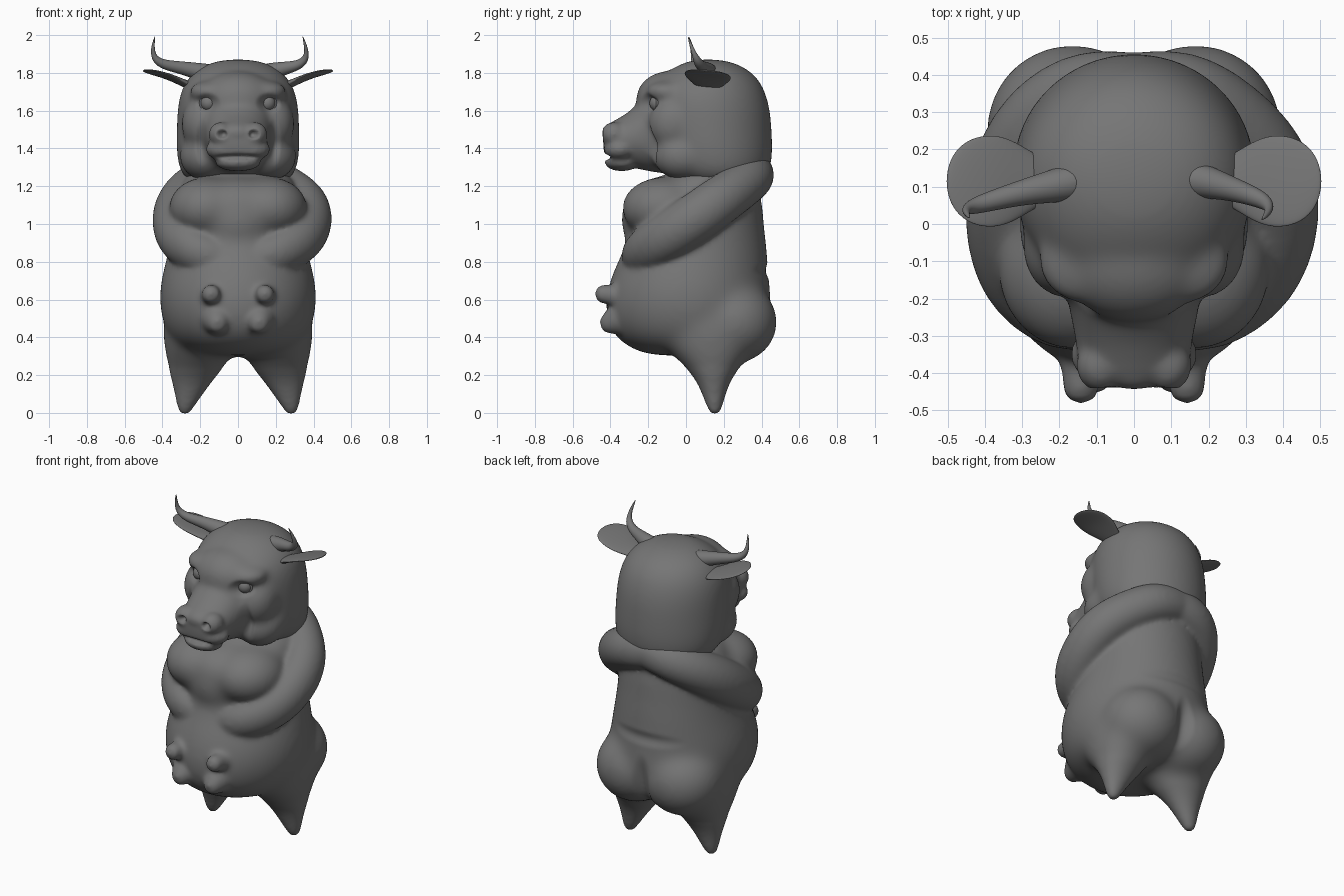
import bpy, bmesh, math
from mathutils import Vector


def loft(name, rings, seg=24, levels=2):
    """Skin rings of (centre, u half-axis, v half-axis) and smooth them."""
    bm = bmesh.new()
    loops = []
    for c, u, v in rings:
        c, u, v = Vector(c), Vector(u), Vector(v)
        loops.append([bm.verts.new(c + u * math.cos(2 * math.pi * i / seg) + v * math.sin(2 * math.pi * i / seg))
                      for i in range(seg)])
    for a, b in zip(loops, loops[1:]):
        for i in range(seg):
            j = (i + 1) % seg
            bm.faces.new((a[i], a[j], b[j], b[i]))
    bm.faces.new(loops[0][::-1])
    bm.faces.new(loops[-1])
    bmesh.ops.recalc_face_normals(bm, faces=bm.faces)
    me = bpy.data.meshes.new(name)
    bm.to_mesh(me)
    bm.free()
    me.shade_smooth()
    ob = bpy.data.objects.new(name, me)
    bpy.context.collection.objects.link(ob)
    ob.modifiers.new("Subsurf", 'SUBSURF').levels = levels
    ob.modifiers["Subsurf"].render_levels = levels
    return ob


def stack(name, rows):
    """Upright form from rows of (z, x centre, half width, y front, y back)."""
    return loft(name, [((x, (f + b) / 2, z), (w, 0, 0), (0, (b - f) / 2, 0)) for z, x, w, f, b in rows])


def tube(name, pts, seg=16):
    """Round limb through (x, y, z, radius) points."""
    P = [Vector(p[:3]) for p in pts]
    rings = []
    for i, p in enumerate(pts):
        t = P[min(i + 1, len(P) - 1)] - P[max(i - 1, 0)]
        t.normalize()
        ref = Vector((0.3, 1, 0)) if abs(t.z) > 0.95 else Vector((0, 0, 1))
        u = t.cross(ref).normalized()
        rings.append((P[i], u * p[3], t.cross(u) * p[3]))
    return loft(name, rings, seg)


def ball(name, loc, size):
    bpy.ops.mesh.primitive_uv_sphere_add(segments=32, ring_count=20, location=loc)
    ob = bpy.context.object
    ob.name = name
    ob.scale = size
    bpy.ops.object.shade_smooth()
    return ob


def fuse(name, parts, voxel, smooth):
    """Merge overlapping parts into a single soft skin."""
    bpy.ops.object.select_all(action='DESELECT')
    for p in parts:
        p.select_set(True)
    bpy.context.view_layer.objects.active = parts[0]
    bpy.ops.object.convert(target='MESH')
    bpy.ops.object.join()
    ob = bpy.context.object
    ob.name = name
    bpy.ops.object.transform_apply(location=True, rotation=True, scale=True)
    m = ob.modifiers.new("Remesh", 'REMESH')
    m.mode, m.voxel_size = 'VOXEL', voxel
    s = ob.modifiers.new("Smooth", 'SMOOTH')
    s.factor, s.iterations = 0.5, smooth
    bpy.ops.object.convert(target='MESH')
    bpy.ops.object.shade_smooth()
    return ob


def dent(ob, centre, size, push):
    """Push the skin with a soft falloff inside an ellipsoid."""
    for v in ob.data.vertices:
        d = v.co - Vector(centre)
        r = sum((d[k] / size[k]) ** 2 for k in range(3))
        if r < 1:
            v.co += Vector(push) * (1 - r) ** 2


# Torso, belly, heart-shaped chest and rump, heavily softened
base = [stack("torso", [
    (0.30, 0, 0.16, -0.17, 0.24), (0.33, 0, 0.29, -0.28, 0.34), (0.40, 0, 0.37, -0.385, 0.43),
    (0.50, 0, 0.41, -0.43, 0.46), (0.62, 0, 0.425, -0.432, 0.455), (0.74, 0, 0.405, -0.395, 0.44),
    (0.86, 0, 0.37, -0.335, 0.435), (1.00, 0, 0.35, -0.29, 0.415), (1.12, 0, 0.34, -0.26, 0.41),
    (1.22, 0, 0.31, -0.18, 0.38), (1.30, 0, 0.25, -0.08, 0.33)]),
    ball("chest", (0, -0.14, 1.02), (0.21, 0.205, 0.21)),
    ball("sternum", (0, -0.12, 1.09), (0.24, 0.215, 0.16))]
limbs = []
for s in (-1, 1):
    base.append(ball("breast", (s * 0.165, -0.12, 1.085), (0.205, 0.222, 0.165)))
    base.append(ball("buttock", (s * 0.165, 0.25, 0.48), (0.235, 0.235, 0.22)))
    # Tapered leg ending in a blunt point
    leg = [(0.60, s * 0.20, 0.20, -0.18, 0.42), (0.40, s * 0.205, 0.195, -0.16, 0.42),
           (0.30, s * 0.205, 0.18, -0.07, 0.34), (0.20, s * 0.235, 0.125, 0.04, 0.25),
           (0.10, s * 0.26, 0.075, 0.085, 0.21), (0.02, s * 0.28, 0.042, 0.113, 0.192),
           (-0.012, s * 0.283, 0.02, 0.135, 0.17)]
    base.append(stack("leg", leg))
    limbs.append(stack("shin", leg[2:]))
    # Arm wrapping from the belly round to behind the neck
    k = 0.035 if s > 0 else -0.015
    limbs.append(tube("arm", [
        (s * 0.00, -0.22, 0.81, 0.08), (s * 0.10, -0.235, 0.82, 0.105), (s * 0.20, -0.245, 0.84, 0.115),
        (s * (0.31 + k / 2), -0.145, 0.905, 0.135), (s * (0.345 + k), 0.02, 1.01, 0.138),
        (s * (0.325 + k), 0.16, 1.11, 0.135), (s * 0.24, 0.29, 1.20, 0.125),
        (s * 0.13, 0.36, 1.255, 0.122), (s * -0.03, 0.35, 1.28, 0.115), (s * -0.16, 0.32, 1.28, 0.09)]))
    # Teats
    limbs.append(tube("teat", [(s * 0.14, -0.34, 0.62, 0.075), (s * 0.14, -0.40, 0.625, 0.052),
                               (s * 0.143, -0.44, 0.63, 0.054), (s * 0.143, -0.485, 0.63, 0.038)]))
    limbs.append(tube("teat", [(s * 0.11, -0.33, 0.50, 0.105), (s * 0.11, -0.39, 0.485, 0.075),
                               (s * 0.11, -0.43, 0.465, 0.05), (s * 0.11, -0.455, 0.46, 0.03)]))
body = fuse("body", [fuse("base", base, 0.014, 55)] + limbs, 0.013, 14)
dent(body, (0, 0.47, 0.46), (0.07, 0.2, 0.2), (0, -0.03, 0))
dent(body, (0, 0.44, 0.75), (0.36, 0.15, 0.05), (0, -0.012, 0))

# Skull tapering to the face, with muzzle and jowls
skull = [stack("skull", [
    (1.20, 0, 0.20, 0.00, 0.36), (1.235, 0, 0.28, -0.07, 0.42), (1.30, 0, 0.32, -0.14, 0.455),
    (1.40, 0, 0.33, -0.18, 0.462), (1.50, 0, 0.328, -0.20, 0.457), (1.60, 0, 0.325, -0.215, 0.45),
    (1.70, 0, 0.31, -0.205, 0.425), (1.78, 0, 0.265, -0.145, 0.38), (1.84, 0, 0.19, -0.05, 0.30),
    (1.873, 0, 0.08, 0.04, 0.19)])]
# Muzzle from rows of (y, z centre, half width, half height)
muzzle = [(0.00, 1.50, 0.22, 0.24), (-0.14, 1.49, 0.20, 0.225), (-0.22, 1.475, 0.18, 0.195),
          (-0.28, 1.455, 0.165, 0.16), (-0.35, 1.44, 0.155, 0.122), (-0.41, 1.435, 0.14, 0.10),
          (-0.44, 1.435, 0.09, 0.07)]
rings = [((0, y, z), (w, 0, 0), (0, 0, h)) for y, z, w, h in muzzle]
skull.append(loft("muzzle", rings))
skull.append(ball("forehead", (0, -0.09, 1.66), (0.21, 0.175, 0.15)))
for s in (-1, 1):
    skull.append(ball("jowl", (s * 0.17, -0.01, 1.36), (0.14, 0.165, 0.13)))
    skull.append(ball("brow", (s * 0.14, -0.10, 1.70), (0.12, 0.115, 0.06)))
    skull.append(ball("cheek", (s * 0.18, -0.06, 1.53), (0.12, 0.14, 0.15)))
# Mouth and nose details
face = [loft("snout", rings[3:]),
        ball("lower_lip", (0, -0.34, 1.325), (0.12, 0.09, 0.045)),
        ball("nose_tip", (0, -0.385, 1.48), (0.09, 0.06, 0.055))]
for s in (-1, 1):
    face.append(ball("upper_lip", (s * 0.07, -0.35, 1.395), (0.10, 0.085, 0.06)))
    face.append(ball("nostril_wing", (s * 0.09, -0.38, 1.475), (0.065, 0.07, 0.065)))
head = fuse("head", [fuse("skull", skull, 0.012, 30)] + face, 0.011, 10)
for s in (-1, 1):
    dent(head, (s * 0.085, -0.43, 1.475), (0.035, 0.08, 0.03), (s * -0.01, 0.05, 0))
    dent(head, (s * 0.16, -0.19, 1.64), (0.08, 0.12, 0.06), (0, 0.04, 0))
    dent(head, (s * 0.19, -0.19, 1.43), (0.04, 0.12, 0.14), (0, 0.025, 0))
dent(head, (0, -0.42, 1.355), (0.15, 0.12, 0.022), (0, 0.03, 0))

for s, side in ((-1, "left"), (1, "right")):
    # Eye with a round lid
    ball("eye_" + side, (s * 0.155, -0.15, 1.64), (0.043, 0.043, 0.043))
    bpy.ops.mesh.primitive_torus_add(location=(s * 0.157, -0.166, 1.64), rotation=(math.pi / 2, 0, s * 0.4),
                                     major_radius=0.043, minor_radius=0.009, major_segments=32, minor_segments=10)
    bpy.context.object.name = "eyelid_" + side
    bpy.ops.object.shade_smooth()
    # Flat leaf ear from rows of (x, z, half depth, half thickness)
    loft("ear_" + side, [((s * x, 0.115, z), (0, d, -0.1 * d), (s * -0.2 * t, 0, t)) for x, z, d, t in [
        (0.20, 1.71, 0.04, 0.025), (0.27, 1.738, 0.075, 0.02), (0.33, 1.765, 0.115, 0.016),
        (0.39, 1.788, 0.128, 0.012), (0.45, 1.803, 0.112, 0.01), (0.49, 1.81, 0.07, 0.007),
        (0.503, 1.812, 0.02, 0.004)]])
# Horns, the left one reaching further out
tube("horn_left", [(-0.12, 0.12, 1.79, 0.055), (-0.20, 0.105, 1.805, 0.048), (-0.30, 0.085, 1.828, 0.034),
                   (-0.39, 0.06, 1.842, 0.027), (-0.44, 0.045, 1.87, 0.021), (-0.455, 0.035, 1.92, 0.012),
                   (-0.44, 0.015, 1.995, 0.002)])
tube("horn_right", [(0.12, 0.125, 1.79, 0.055), (0.19, 0.115, 1.81, 0.047), (0.26, 0.095, 1.828, 0.033),
                    (0.32, 0.075, 1.84, 0.027), (0.36, 0.055, 1.872, 0.021), (0.365, 0.035, 1.92, 0.012),
                    (0.342, 0.01, 1.995, 0.002)])

# Dark grey finish
grey = bpy.data.materials.new("dark_grey")
grey.diffuse_color = (0.18, 0.18, 0.18, 1)
for ob in bpy.context.scene.objects:
    ob.data.materials.clear()
    ob.data.materials.append(grey)
